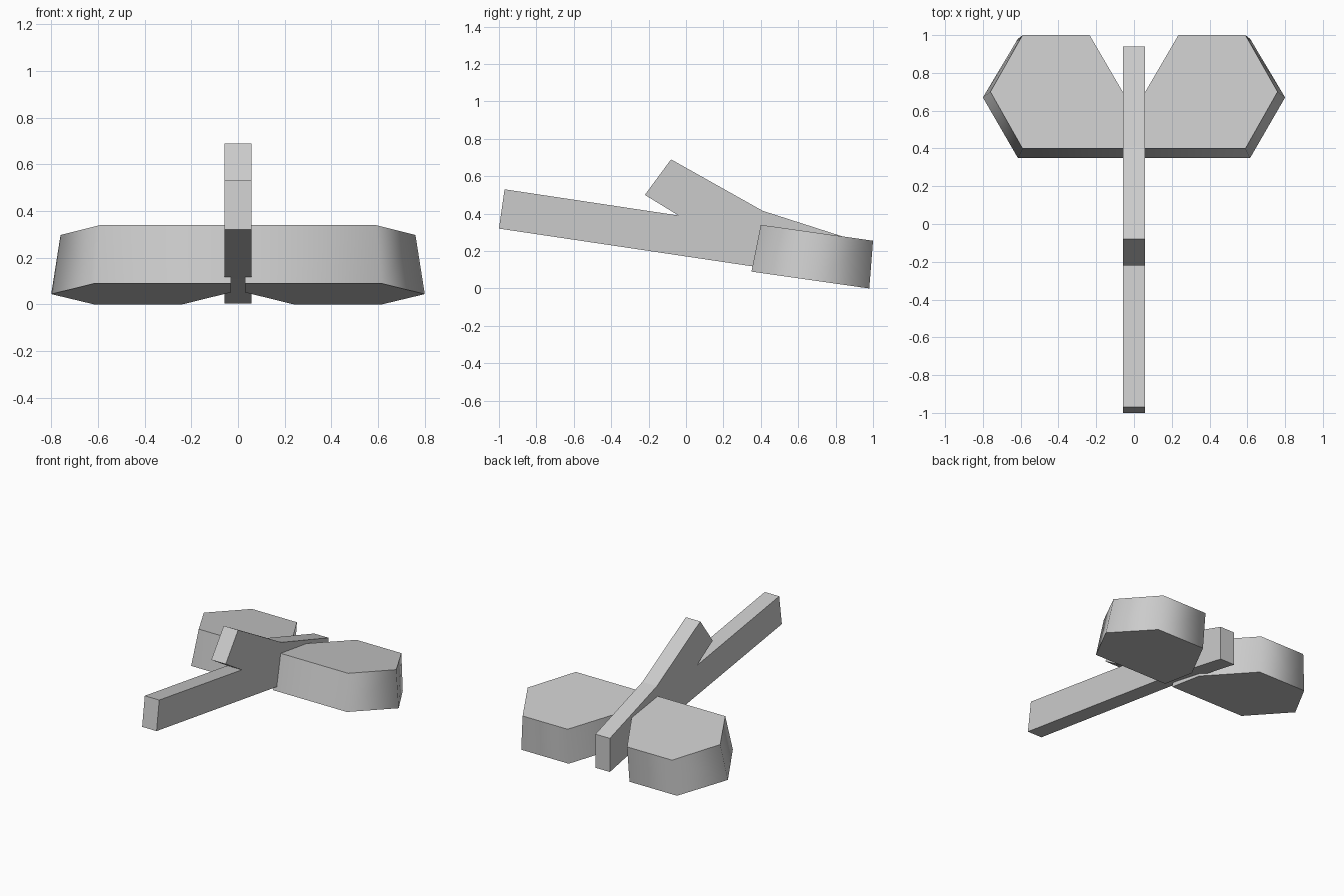
import bpy
import math

if "Cube" in bpy.data.objects:
    bpy.data.objects.remove(bpy.data.objects["Cube"])


def loft(name, lower, upper):
    """Closed solid between two matching loops of 3D points."""
    n = len(lower)
    faces = [tuple(reversed(range(n))), tuple(range(n, 2 * n))]
    faces += [(i, (i + 1) % n, n + (i + 1) % n, n + i) for i in range(n)]
    mesh = bpy.data.meshes.new(name)
    mesh.from_pydata(lower + upper, [], faces)
    mesh.update()
    obj = bpy.data.objects.new(name, mesh)
    bpy.context.collection.objects.link(obj)
    return obj


# Central forked beam: side profile (y, z) extruded across x
profile = [(-1.0, 0.32), (0.41, 0.11), (0.94, 0.005), (0.94, 0.245),
           (0.41, 0.415), (-0.08, 0.69), (-0.22, 0.50), (-0.04, 0.39),
           (-0.97, 0.53)]
half = 0.057
beam = loft("forked_beam",
            [(-half, y, z) for y, z in profile],
            [(half, y, z) for y, z in profile])

# Tapered, tilted pod outlines (x, y); the inner edge is buried in the beam
bottom = [(0.03, 0.35), (0.615, 0.35), (0.80, 0.67), (0.615, 0.98),
          (0.24, 0.98), (0.06, 0.67), (0.03, 0.62)]
top = [(0.03, 0.40), (0.59, 0.40), (0.76, 0.70), (0.59, 1.0),
       (0.235, 1.0), (0.06, 0.70), (0.03, 0.65)]
pods = loft("side_pods",
            [(x, y, 0.09 * (0.98 - y) / 0.63) for x, y in bottom],
            [(x, y, 0.34 - 0.1417 * (y - 0.40)) for x, y in top])

# Smooth the pod walls, keep the rims crisp
bpy.context.view_layer.objects.active = pods
pods.select_set(True)
bpy.ops.object.shade_smooth_by_angle(angle=math.radians(68))

# Mirror the pod to the other side
mirror = pods.modifiers.new("mirror", 'MIRROR')
mirror.use_axis = (True, False, False)
mirror.use_mirror_merge = False
